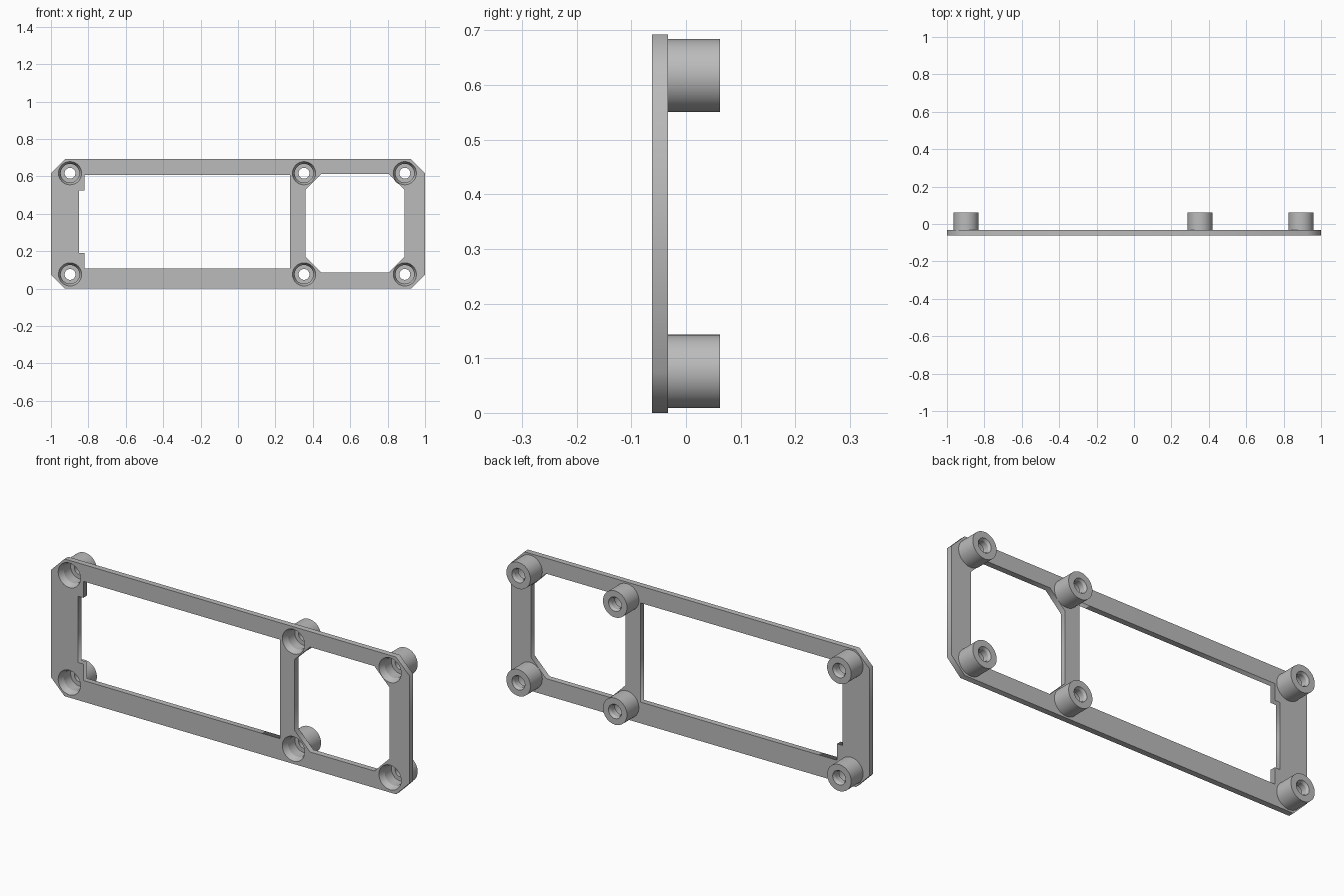
import bpy, bmesh, math
from mathutils import Matrix

if "Cube" in bpy.data.objects:
    bpy.data.objects.remove(bpy.data.objects["Cube"])

FRONT, PLATE_BACK, BOSS_BACK = -0.062, -0.033, 0.062
BOSS_X, BOSS_Z = (-0.898, 0.353, 0.892), (0.076, 0.617)
BORE, SEG = 0.062, 48

grey = bpy.data.materials.new("grey plastic")
grey.diffuse_color = (0.5, 0.5, 0.5, 1)
grey.use_nodes = True
grey.node_tree.nodes["Principled BSDF"].inputs["Base Color"].default_value = grey.diffuse_color


def chamfered(x0, x1, z0, z1, c):
    """Rectangle outline with cut corners."""
    return [(x0 + c, z0), (x1 - c, z0), (x1, z0 + c), (x1, z1 - c),
            (x1 - c, z1), (x0 + c, z1), (x0, z1 - c), (x0, z0 + c)]


def circle(cx, cz, r):
    return [(cx + r * math.cos(2 * math.pi * i / SEG),
             cz + r * math.sin(2 * math.pi * i / SEG)) for i in range(SEG)]


# Frame plate: outline, two windows and six screw openings
outlines = [
    chamfered(-1, 1, 0, 0.692, 0.075),
    chamfered(0.36, 0.889, 0.085, 0.614, 0.085),
    [(-0.82, 0.107), (0.278, 0.107), (0.278, 0.607), (-0.82, 0.607),
     (-0.82, 0.524), (-0.85, 0.524), (-0.85, 0.19), (-0.82, 0.19)],
] + [circle(x, z, BORE) for x in BOSS_X for z in BOSS_Z]

curve = bpy.data.curves.new("frame_plate", 'CURVE')
curve.dimensions, curve.fill_mode = '2D', 'BOTH'
curve.extrude = (PLATE_BACK - FRONT) / 2
for pts in outlines:
    s = curve.splines.new('POLY')
    s.points.add(len(pts) - 1)
    for p, (x, z) in zip(s.points, pts):
        p.co = (x, z, 0, 1)
    s.use_cyclic_u = True
plate = bpy.data.objects.new("frame_plate", curve)
bpy.context.collection.objects.link(plate)
plate.rotation_euler.x = math.pi / 2
plate.location.y = (FRONT + PLATE_BACK) / 2
plate.select_set(True)
bpy.context.view_layer.objects.active = plate
bpy.ops.object.convert(target='MESH')
plate.data.materials.clear()
plate.data.materials.append(grey)

# Screw boss: turned profile (radius, y) with tapered mouth, bore and through hole
profile = [(0.067, PLATE_BACK), (0.067, BOSS_BACK), (0.036, BOSS_BACK),
           (0.029, BOSS_BACK - 0.012), (0.029, 0.02), (0.05, 0.02),
           (0.05, PLATE_BACK), (BORE, FRONT)]
bm = bmesh.new()
rings = [[bm.verts.new((x, y, z)) for x, z in circle(0, 0, r)] for r, y in profile]
for a, b in zip(rings, rings[1:]):
    for i in range(SEG):
        j = (i + 1) % SEG
        bm.faces.new((a[i], b[i], b[j], a[j]))
# outer wall must face away from the axis
bm.normal_update()
f = bm.faces[:][0]
c = f.calc_center_median()
if f.normal.x * c.x + f.normal.z * c.z < 0:
    bmesh.ops.reverse_faces(bm, faces=bm.faces[:])
boss_mesh = bpy.data.meshes.new("screw_boss")
bm.to_mesh(boss_mesh)
bm.free()
boss_mesh.materials.append(grey)

bpy.ops.object.select_all(action='DESELECT')
for x in BOSS_X:
    for z in BOSS_Z:
        boss = bpy.data.objects.new("screw_boss", boss_mesh.copy())
        boss.location = (x, 0, z)
        bpy.context.collection.objects.link(boss)
        boss.select_set(True)
        bpy.context.view_layer.objects.active = boss
bpy.ops.object.shade_smooth_by_angle(angle=math.radians(20))
